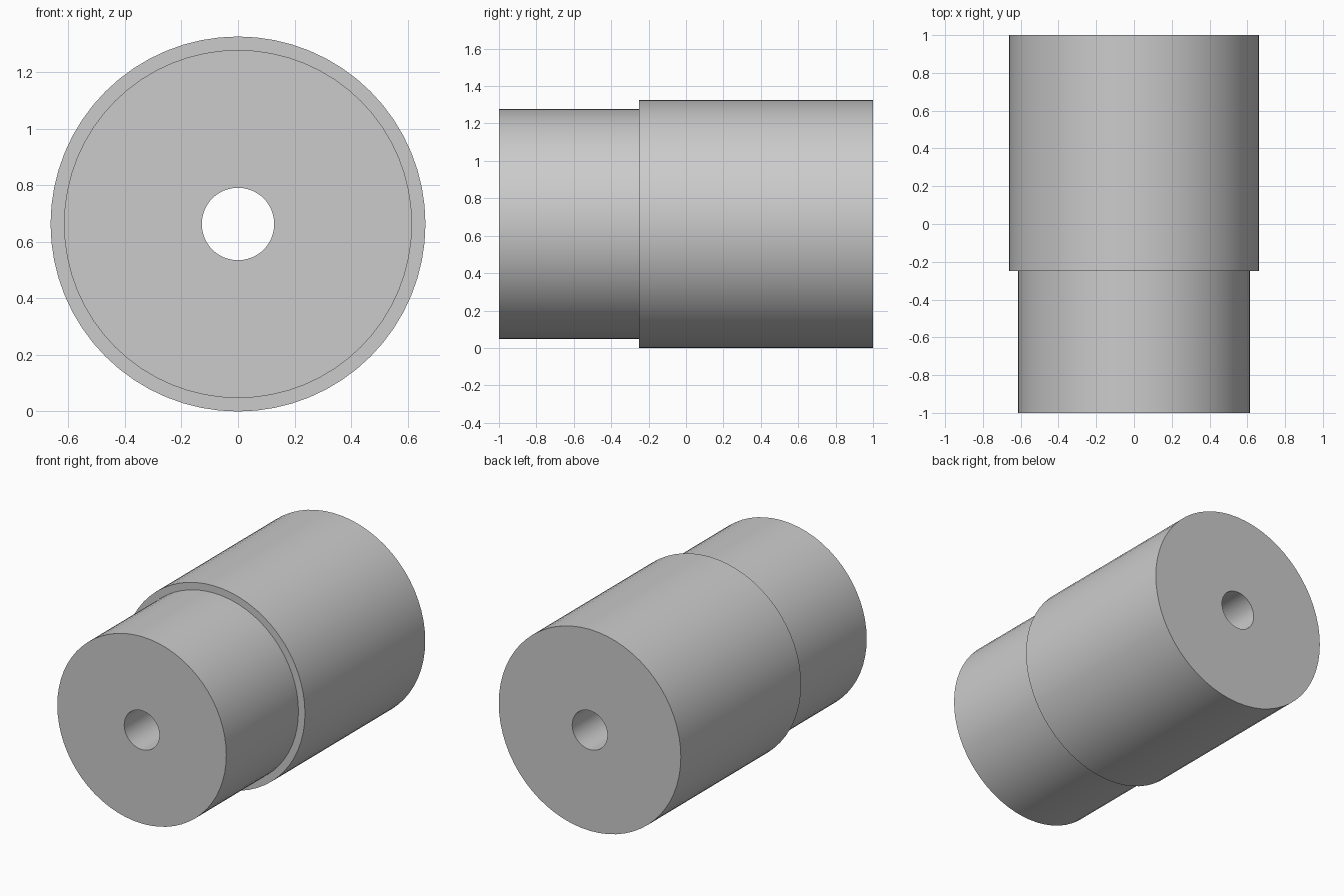
import bpy
import bmesh
from math import cos, sin, tau, radians

SEGMENTS = 64
OUTER, NECK, BORE = 0.6625, 0.615, 0.128
STEP_Y = -0.25

cube = bpy.data.objects.get("Cube")
if cube:
    bpy.data.objects.remove(cube, do_unlink=True)


def make_material(name, colour):
    mat = bpy.data.materials.new(name)
    mat.use_nodes = True
    mat.diffuse_color = colour
    bsdf = next(n for n in mat.node_tree.nodes if n.type == 'BSDF_PRINCIPLED')
    bsdf.inputs["Base Color"].default_value = colour
    return mat


def lathe(name, profile, mat):
    """Revolve a closed (radius, y) profile about the y axis."""
    bm = bmesh.new()
    rings = [[bm.verts.new((r * cos(tau * i / SEGMENTS), y, r * sin(tau * i / SEGMENTS)))
              for i in range(SEGMENTS)] for r, y in profile]
    for a, b in zip(rings, rings[1:] + rings[:1]):
        for i in range(SEGMENTS):
            j = (i + 1) % SEGMENTS
            bm.faces.new((a[i], a[j], b[j], b[i]))
    bmesh.ops.recalc_face_normals(bm, faces=bm.faces)
    mesh = bpy.data.meshes.new(name)
    bm.to_mesh(mesh)
    bm.free()
    mesh.materials.append(mat)
    obj = bpy.data.objects.new(name, mesh)
    bpy.context.collection.objects.link(obj)
    return obj


# Stepped sleeve: narrow neck in front, wide body behind, bore right through
grey = make_material("light grey", (0.6, 0.6, 0.6, 1))
sleeve = lathe("stepped_sleeve", [
    (BORE, -1), (NECK, -1), (NECK, STEP_Y),
    (OUTER, STEP_Y), (OUTER, 1), (BORE, 1)], grey)
sleeve.location.z = OUTER

# Smooth walls with crisp rims
bpy.ops.object.select_all(action='DESELECT')
sleeve.select_set(True)
bpy.context.view_layer.objects.active = sleeve
bpy.ops.object.shade_smooth_by_angle(angle=radians(30))
